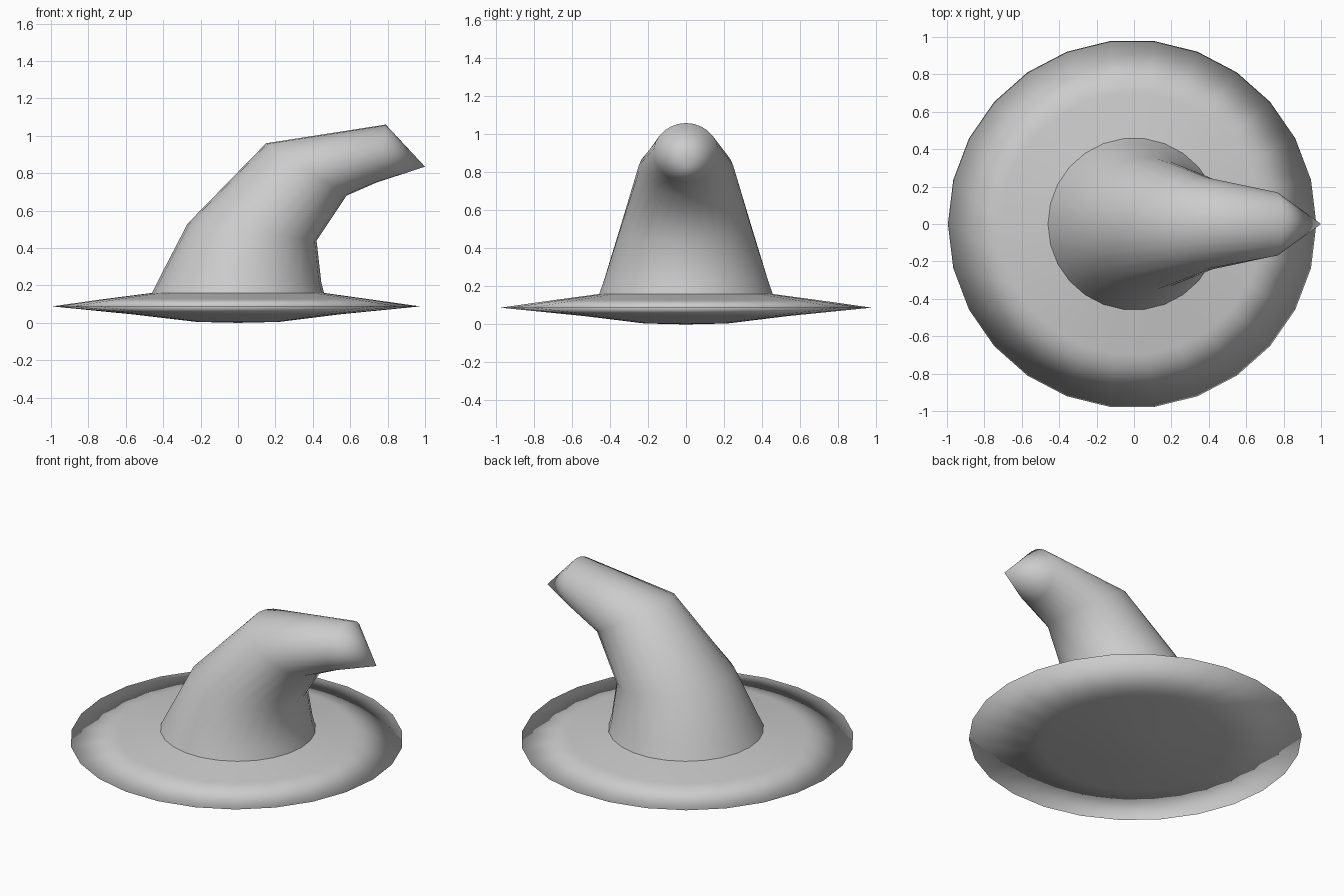
import bpy, bmesh, math
from mathutils import Vector

if "Cube" in bpy.data.objects:
    bpy.data.objects.remove(bpy.data.objects["Cube"])

SIDES = 26


def loft(name, rings, start_tip=None, end_tip=None):
    """Skin a list of (centre, half_axis_in_xz, half_width_in_y) rings."""
    bm = bmesh.new()
    loops = []
    for centre, axis, width in rings:
        loop = []
        for i in range(SIDES):
            a = 2 * math.pi * i / SIDES
            loop.append(bm.verts.new(centre + axis * math.cos(a) + Vector((0, width * math.sin(a), 0))))
        loops.append(loop)
    for lower, upper in zip(loops, loops[1:]):
        for i in range(SIDES):
            j = (i + 1) % SIDES
            bm.faces.new((lower[i], lower[j], upper[j], upper[i]))
    for tip, loop in ((start_tip, loops[0]), (end_tip, loops[-1])):
        if tip:
            v = bm.verts.new(tip)
            for i in range(SIDES):
                bm.faces.new((loop[i], loop[(i + 1) % SIDES], v))
    bmesh.ops.recalc_face_normals(bm, faces=bm.faces)
    mesh = bpy.data.meshes.new(name)
    bm.to_mesh(mesh)
    bm.free()
    mesh.shade_smooth()
    obj = bpy.data.objects.new(name, mesh)
    bpy.context.collection.objects.link(obj)
    return obj


# Brim: shallow lens with a thin rim, open where the crown sits
brim_profile = [(0.22, 0.005), (0.55, 0.045), (0.985, 0.088), (0.7, 0.128), (0.46, 0.16)]
loft("brim",
     [(Vector((-0.01 if r > 0.5 else 0, 0, z)), Vector((r, 0, 0)), r) for r, z in brim_profile],
     start_tip=(0, 0, 0.0))

# Crown: tapering tube bent to the right; outline pairs (left, right, half width)
outline = [
    ((-0.46, 0.16), (0.46, 0.16), 0.46),
    ((-0.42, 0.24), (0.445, 0.22), 0.435),
    ((-0.27, 0.53), (0.42, 0.44), 0.355),
    ((0.15, 0.96), (0.58, 0.68), 0.25),
    ((0.79, 1.06), (0.74, 0.75), 0.17),
]
rings = []
for (lx, lz), (rx, rz), w in outline:
    left, right = Vector((lx, 0, lz)), Vector((rx, 0, rz))
    rings.append(((left + right) / 2, (right - left) / 2, w))
loft("crown", rings, end_tip=(1.0, 0, 0.835))
